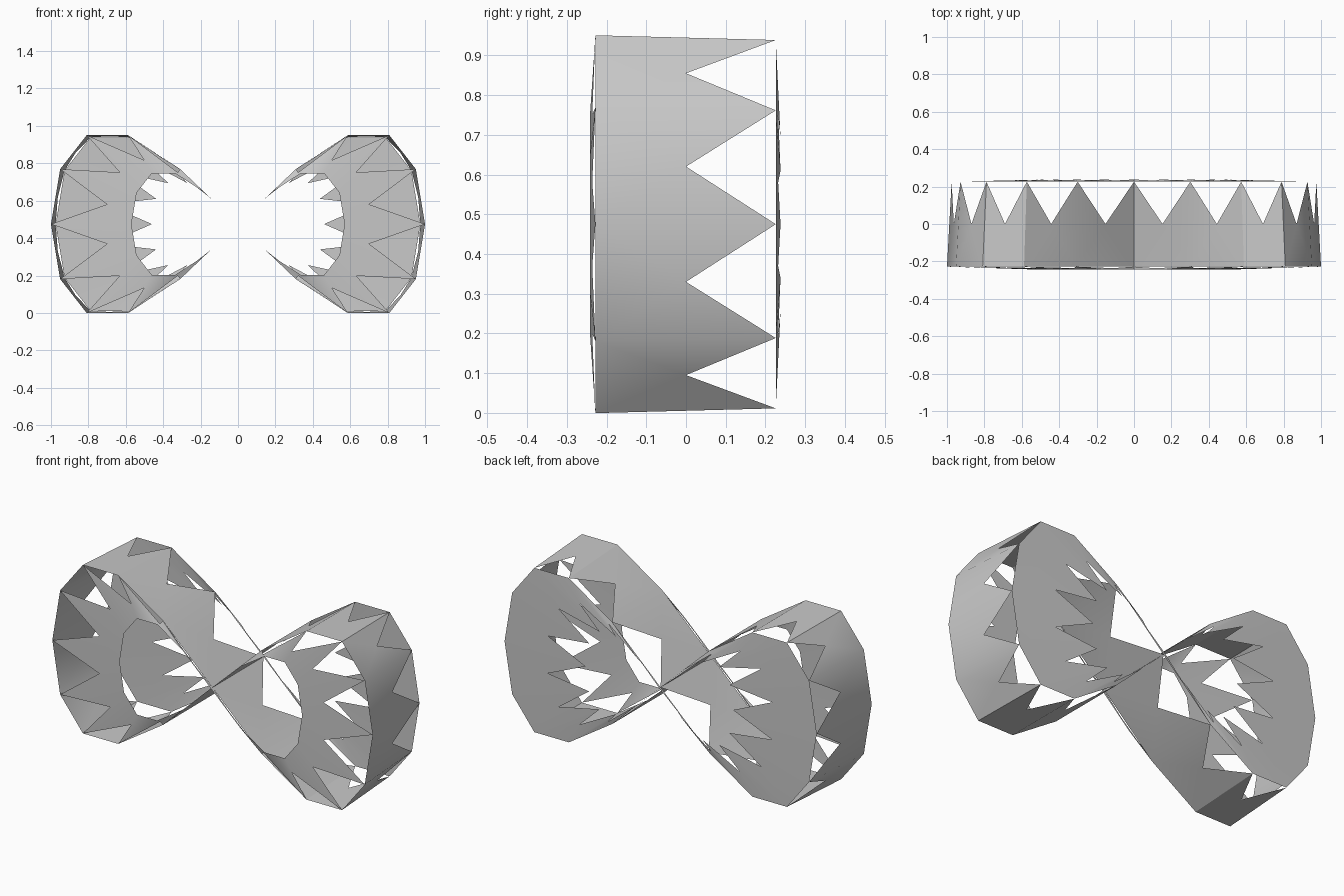
import bpy, bmesh, math

if "Cube" in bpy.data.objects:
    bpy.data.objects.remove(bpy.data.objects["Cube"])

N = 20          # segments around the figure-eight loop
ZC = 0.475      # height of the crossing

grey = bpy.data.materials.new("plain grey")
grey.diffuse_color = (0.58, 0.58, 0.58, 1)
grey.use_nodes = True
grey.node_tree.nodes["Principled BSDF"].inputs["Base Color"].default_value = grey.diffuse_color


def loop_point(i, scale, y):
    """Point on a figure-eight curve, scaled about its crossing."""
    t = 2 * math.pi * i / N
    return (scale * math.cos(t), y, ZC + scale * math.sin(2 * t) / 2)


def toothed_band(name, base, tips, valley):
    """Band with a plain edge at base and a row of teeth reaching tips.
    base, tips and valley are (scale, y) pairs."""
    bm = bmesh.new()
    lower = [bm.verts.new(loop_point(i, *base)) for i in range(N)]
    upper = [bm.verts.new(loop_point(i, *tips)) for i in range(N)]
    for i in range(N):
        j = (i + 1) % N
        # the notch sits midway between two neighbouring teeth
        p, q = loop_point(i, *valley), loop_point(i + 1, *valley)
        notch = bm.verts.new([(a + b) / 2 for a, b in zip(p, q)])
        bm.faces.new((lower[i], lower[j], notch))
        bm.faces.new((lower[j], upper[j], notch))
        bm.faces.new((upper[i], lower[i], notch))
    bmesh.ops.recalc_face_normals(bm, faces=bm.faces)
    mesh = bpy.data.meshes.new(name)
    bm.to_mesh(mesh)
    bm.free()
    mesh.materials.append(grey)
    obj = bpy.data.objects.new(name, mesh)
    bpy.context.collection.objects.link(obj)
    bpy.ops.object.select_all(action='DESELECT')
    obj.select_set(True)
    bpy.context.view_layer.objects.active = obj
    bpy.ops.object.shade_smooth_by_angle(angle=math.radians(30))
    return obj


# outer wall, plain at the front rim and toothed at the back rim
toothed_band("outer_wall", (1.0, -0.228), (0.975, 0.226), (0.9875, 0.0))
# back cap, plain at the rim with teeth pointing into the hole
toothed_band("back_cap", (0.975, 0.226), (0.46, 0.238), (0.718, 0.232))
# front cap, plain at the hole with teeth reaching the rim
toothed_band("front_cap", (0.57, -0.242), (1.0, -0.228), (0.718, -0.236))
